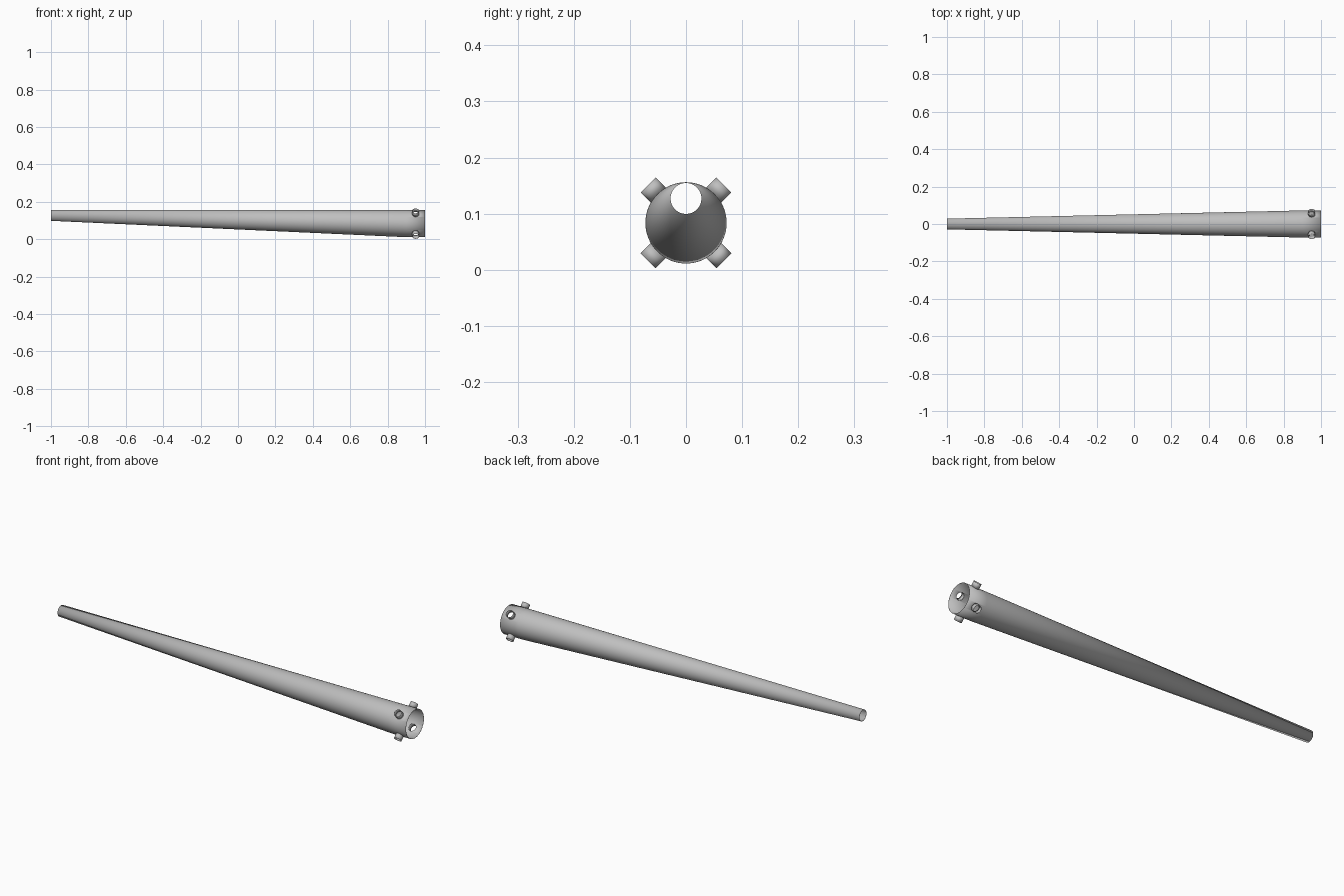
import bpy, bmesh, math
from mathutils import Vector

if "Cube" in bpy.data.objects:
    bpy.data.objects.remove(bpy.data.objects["Cube"])

SIDES = 64
WALL = 0.001
AXIS_Z, COLLAR_R = 0.0835, 0.0725
PORT_X, PORT_R, PORT_REACH = 0.95, 0.019, 0.0955

grey = bpy.data.materials.new("light_grey")
grey.use_nodes = True
grey.diffuse_color = (0.52, 0.52, 0.52, 1)
grey.node_tree.nodes["Principled BSDF"].inputs["Base Color"].default_value = grey.diffuse_color


def skin(name, rings):
    """Open tube through a list of closed rings of points."""
    bm = bmesh.new()
    loops = [[bm.verts.new(p) for p in ring] for ring in rings]
    for a, b in zip(loops, loops[1:]):
        for i in range(len(a)):
            j = (i + 1) % len(a)
            bm.faces.new((a[i], a[j], b[j], b[i]))
    bmesh.ops.recalc_face_normals(bm, faces=bm.faces)
    mesh = bpy.data.meshes.new(name)
    bm.to_mesh(mesh)
    bm.free()
    obj = bpy.data.objects.new(name, mesh)
    bpy.context.collection.objects.link(obj)
    mesh.materials.append(grey)
    return obj


def thicken(obj):
    mod = obj.modifiers.new("wall", "SOLIDIFY")
    mod.thickness, mod.offset = WALL, -1


def smooth(obj):
    bpy.ops.object.select_all(action="DESELECT")
    obj.select_set(True)
    bpy.context.view_layer.objects.active = obj
    bpy.ops.object.shade_smooth_by_angle(angle=math.radians(35))


def body_ring(x, z, r):
    turns = [math.tau * i / SIDES for i in range(SIDES)]
    return [(x, r * math.cos(t), z + r * math.sin(t)) for t in turns]


def port_ring(angle, reach=None):
    """Circle around a radial axis; without a reach it follows the collar wall."""
    out = Vector((0, math.cos(angle), math.sin(angle)))
    side = Vector((0, -out.z, out.y))
    ring = []
    for i in range(32):
        t = math.tau * i / 32
        s = PORT_R * math.sin(t)
        depth = reach or math.sqrt(COLLAR_R ** 2 - s ** 2) - WALL / 2
        ring.append(Vector((PORT_X + PORT_R * math.cos(t), 0, AXIS_Z)) + out * depth + side * s)
    return ring


# Tapered tube with a level top line and a straight collar at the wide end
tube = skin("tapered_tube", [body_ring(-1, 0.127, 0.0285),
                             body_ring(0.9, AXIS_Z, COLLAR_R),
                             body_ring(1, AXIS_Z, COLLAR_R)])
smooth(tube)
thicken(tube)

# Four short open ports around the collar, each with a hole through the wall
names = ("upper_back", "upper_front", "lower_front", "lower_back")
for i, name in enumerate(names):
    angle = math.pi / 4 + i * math.pi / 2
    port = skin(name + "_port", [port_ring(angle), port_ring(angle, PORT_REACH)])
    smooth(port)
    thicken(port)

    cutter = skin(name + "_hole_cutter", [port_ring(angle, 0.05), port_ring(angle, 0.09)])
    bm = bmesh.new()
    bm.from_mesh(cutter.data)
    bmesh.ops.holes_fill(bm, edges=bm.edges)
    bmesh.ops.recalc_face_normals(bm, faces=bm.faces)
    bm.to_mesh(cutter.data)
    bm.free()
    cutter.hide_render = True
    cutter.hide_set(True)
    hole = tube.modifiers.new(name + "_hole", "BOOLEAN")
    hole.operation, hole.solver, hole.object = "DIFFERENCE", "EXACT", cutter
